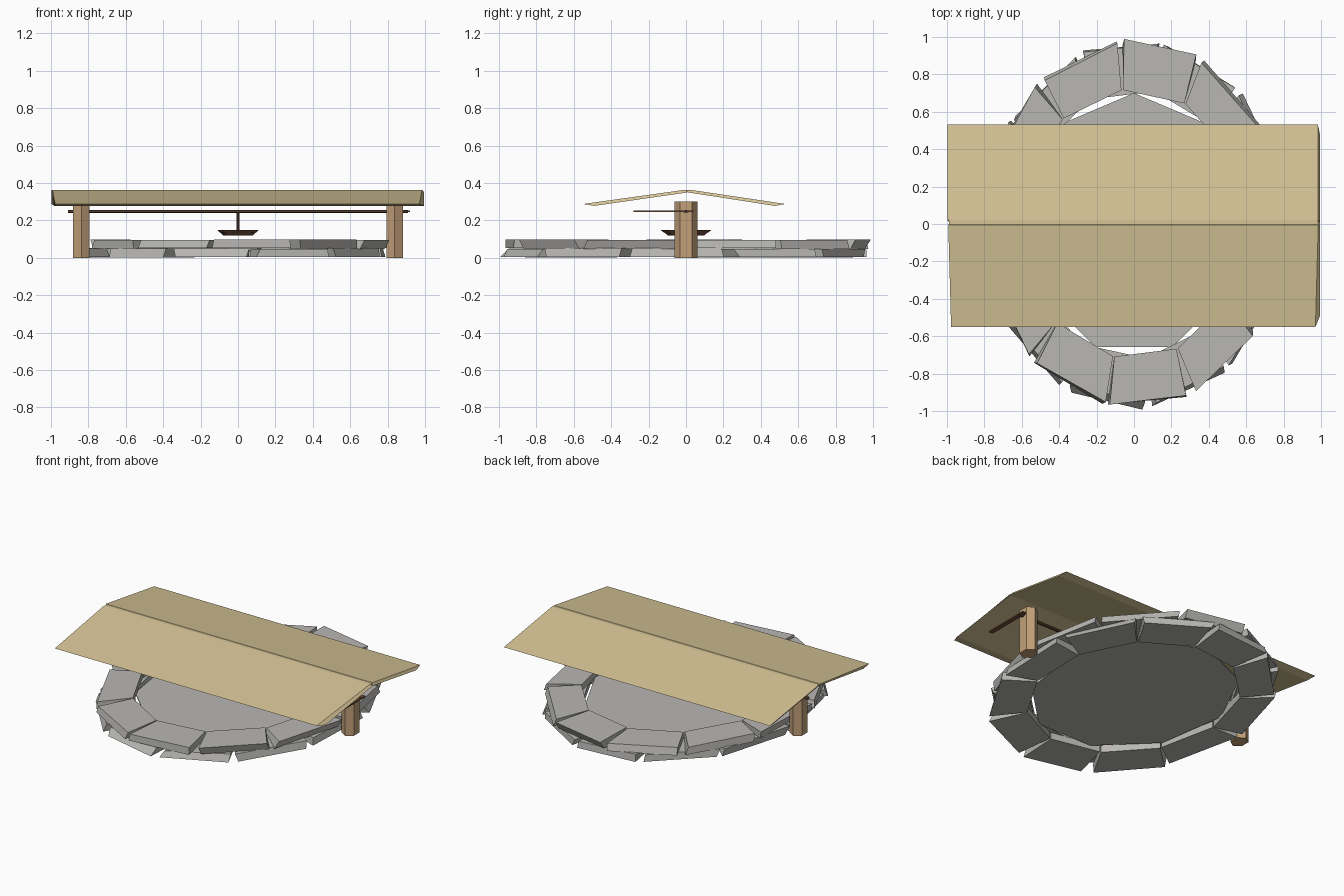
import bpy, bmesh, math, random
from mathutils import Vector

random.seed(7)
cube = bpy.data.objects.get("Cube")
if cube:
    bpy.data.objects.remove(cube, do_unlink=True)


def material(name, rgb):
    m = bpy.data.materials.new(name)
    m.use_nodes = True
    m.diffuse_color = (*rgb, 1)
    m.node_tree.nodes["Principled BSDF"].inputs["Base Color"].default_value = (*rgb, 1)
    return m


STONE = material("grey stone", (0.48, 0.475, 0.455))
ROOF = material("pale straw", (0.68, 0.56, 0.31))
POST = material("light wood", (0.54, 0.35, 0.19))
DARK = material("dark wood", (0.16, 0.08, 0.045))


def finish(name, bm, mat):
    bmesh.ops.recalc_face_normals(bm, faces=bm.faces)
    mesh = bpy.data.meshes.new(name)
    bm.to_mesh(mesh)
    bm.free()
    mesh.materials.append(mat)
    ob = bpy.data.objects.new(name, mesh)
    bpy.context.collection.objects.link(ob)
    return ob


def hexahedron(bm, bottom, top):
    """Six-sided block between two matching quads."""
    lo = [bm.verts.new(p) for p in bottom]
    hi = [bm.verts.new(p) for p in top]
    bm.faces.new(lo[::-1])
    bm.faces.new(hi)
    for i in range(4):
        j = (i + 1) % 4
        bm.faces.new((lo[i], lo[j], hi[j], hi[i]))


def prism(name, mat, sides, centre, z0, z1, r0, r1, turn=0.0):
    """Upright elliptical prism or taper; r0 and r1 are (x, y) radii."""
    bm = bmesh.new()
    loops = []
    for z, r in ((z0, r0), (z1, r1)):
        angles = [turn + math.tau * i / sides for i in range(sides)]
        loops.append([bm.verts.new((centre[0] + r[0] * math.cos(a),
                                    centre[1] + r[1] * math.sin(a), z)) for a in angles])
    bm.faces.new(loops[0][::-1])
    bm.faces.new(loops[1])
    for i in range(sides):
        j = (i + 1) % sides
        bm.faces.new((loops[0][i], loops[0][j], loops[1][j], loops[1][i]))
    return finish(name, bm, mat)


def box(name, mat, lo, hi):
    bm = bmesh.new()
    quads = [[(lo[0], lo[1], z), (hi[0], lo[1], z), (hi[0], hi[1], z), (lo[0], hi[1], z)]
             for z in (lo[2], hi[2])]
    hexahedron(bm, *quads)
    return finish(name, bm, mat)


# Stone courses: rough blocks around an ellipse, joints staggered
BLOCKS = 11


def on_ellipse(angle, outer, grow, z):
    rx, ry = (0.8, 0.975) if outer else (0.605, 0.72)
    return (rx * grow * math.cos(angle), ry * grow * math.sin(angle), z)


def stone_course(name, start, z0, z1):
    bm = bmesh.new()
    step = math.tau / BLOCKS
    for i in range(BLOCKS):
        a, b = start + i * step, start + (i + 1) * step
        quads = []
        lean = random.uniform(-0.012, 0.012)
        for z in (z0, z1):
            ga, gb = (random.uniform(0.005, 0.05) for _ in range(2))
            tilt = random.uniform(-0.003, 0.003)
            grow = 1 + lean * (1 if z == z1 else -1) + random.uniform(-0.008, 0.012)
            z = max(0, z + tilt) if z else random.uniform(0, 0.006)
            quads.append([on_ellipse(a + 0.006, False, 1, z),
                          on_ellipse(a + ga, True, grow, z),
                          on_ellipse(b - gb, True, grow + random.uniform(-0.01, 0.01), z),
                          on_ellipse(b - 0.006, False, 1, z)])
        hexahedron(bm, *quads)
    return finish(name, bm, STONE)


first_joint = math.radians(96)
stone_course("upper_stone_course", first_joint, 0.05, 0.097)
stone_course("lower_stone_course", first_joint + math.pi / BLOCKS, 0, 0.05)

# Nine-sided floor inside the ring
prism("well_floor", STONE, 9, (0, 0), 0.03, 0.038, (0.6, 0.7), (0.6, 0.7), math.pi / 2)

# Hexagonal posts
for side, x in (("left", 0.838), ("right", -0.838)):
    prism(side + "_post", POST, 6, (x, 0), 0, 0.3, (0.052, 0.062), (0.052, 0.062), math.pi / 2)

# Axle with crank arm
bm = bmesh.new()
bmesh.ops.create_cone(bm, cap_ends=True, segments=6, radius1=0.011, radius2=0.011, depth=1.82)
for v in bm.verts:
    v.co = Vector((v.co.z, v.co.x * 1.3, v.co.y * 0.75 + 0.248))
finish("axle", bm, DARK)
box("crank_arm", DARK, (0.89, -0.28, 0.244), (0.92, 0.04, 0.252))

# Rope and bucket
prism("rope", DARK, 6, (0, 0), 0.145, 0.248, (0.007, 0.008), (0.007, 0.008))
prism("bucket", DARK, 8, (0, 0), 0.12, 0.135, (0.078, 0.097), (0.095, 0.116))
prism("bucket_rim", DARK, 8, (0, 0), 0.135, 0.149, (0.098, 0.119), (0.111, 0.135))

# Roof: two thin sloping panels that overlap at the ridge
def roof_panel(name, ridge_y, eave_y, under_y, x0, x1, skew):
    bm = bmesh.new()
    top = [(x0, ridge_y, 0.364), (x1, ridge_y, 0.364),
           (x1 - skew, eave_y, 0.288), (x0 + skew, eave_y, 0.288)]
    under = [(x0 + 0.01, 0.01, 0.35), (x1 + 0.01, 0.01, 0.35),
             (x1 + 0.01, under_y, 0.278), (x0 + 0.015, under_y, 0.278)]
    hexahedron(bm, under, top)
    return finish(name, bm, ROOF)


roof_panel("front_roof_panel", -0.005, -0.55, -0.49, -0.993, 0.985, 0.015)
roof_panel("back_roof_panel", 0.022, 0.532, 0.475, -0.998, 0.985, 0.002)
box("ridge_strip", ROOF, (-0.99, -0.004, 0.352), (0.985, 0.021, 0.362))
